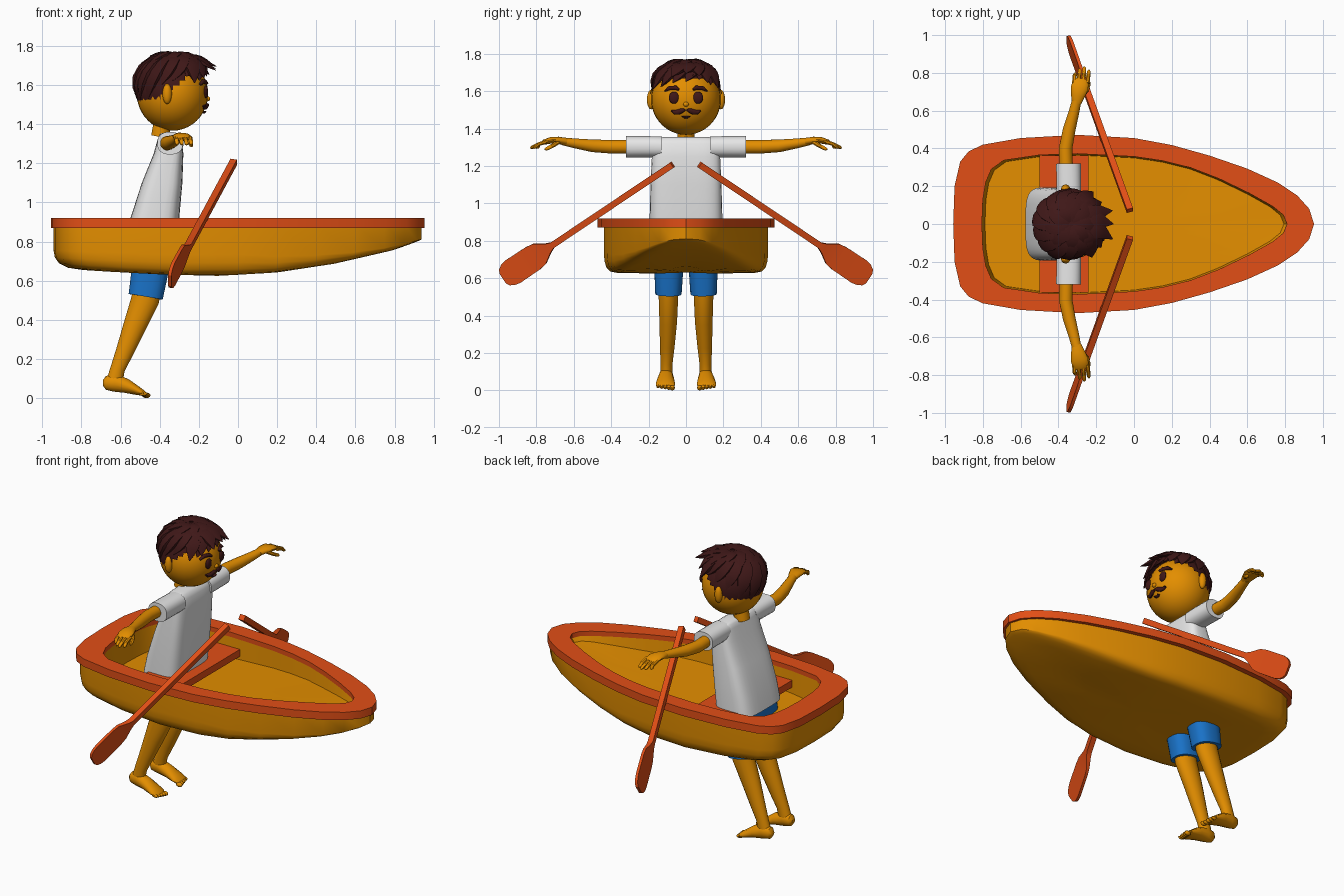
import bpy, bmesh, math, random
from mathutils import Vector

if "Cube" in bpy.data.objects:
    bpy.data.objects.remove(bpy.data.objects["Cube"])

random.seed(4)


def material(name, rgb):
    m = bpy.data.materials.new(name)
    m.diffuse_color = (*rgb, 1)
    m.use_nodes = True
    m.node_tree.nodes["Principled BSDF"].inputs["Base Color"].default_value = m.diffuse_color
    return m


ORANGE = material("golden orange", (0.77, 0.27, 0.0))
RED = material("red orange", (0.76, 0.077, 0.008))
WHITE = material("soft white", (0.80, 0.80, 0.80))
BLUE = material("blue", (0.010, 0.17, 0.58))
BROWN = material("dark brown", (0.050, 0.009, 0.009))


def finish(name, bm, mat, angle=40):
    bmesh.ops.recalc_face_normals(bm, faces=bm.faces)
    me = bpy.data.meshes.new(name)
    bm.to_mesh(me)
    bm.free()
    me.materials.append(mat)
    ob = bpy.data.objects.new(name, me)
    bpy.context.collection.objects.link(ob)
    bpy.ops.object.select_all(action='DESELECT')
    ob.select_set(True)
    bpy.context.view_layer.objects.active = ob
    bpy.ops.object.shade_smooth_by_angle(angle=math.radians(angle))
    return ob


def bridge(bm, a, b):
    n = len(a)
    for i in range(n):
        bm.faces.new((a[i], a[(i + 1) % n], b[(i + 1) % n], b[i]))


def tube(name, pts, mat, ref=(0, 1, 0), n=16, p=2, angle=40, flat=False):
    """Rings (x, y, z, radius along ref, radius across) joined along a path.
    flat=True keeps every ring horizontal."""
    bm = bmesh.new()
    c = [Vector(q[:3]) for q in pts]
    rings = []
    for i, q in enumerate(pts):
        t = c[min(i + 1, len(c) - 1)] - c[max(i - 1, 0)]
        t = Vector((0, 0, 1)) if flat else t.normalized()
        u = Vector(ref)
        u = (u - t * u.dot(t)).normalized()
        v = t.cross(u)
        ring = []
        for k in range(n):
            a = 2 * math.pi * (k + 0.5) / n
            ca, sa = math.cos(a), math.sin(a)
            ring.append(bm.verts.new(
                c[i] + u * q[3] * math.copysign(abs(ca) ** (2 / p), ca)
                + v * q[4] * math.copysign(abs(sa) ** (2 / p), sa)))
        rings.append(ring)
    for a, b in zip(rings, rings[1:]):
        bridge(bm, a, b)
    bm.faces.new(rings[0])
    bm.faces.new(rings[-1])
    return finish(name, bm, mat, angle)


def ball(name, loc, rad, mat, seg=24, keep=None):
    bm = bmesh.new()
    bmesh.ops.create_uvsphere(bm, u_segments=seg, v_segments=seg * 2 // 3, radius=1)
    for v in bm.verts:
        v.co = Vector([v.co[i] * rad[i] + loc[i] for i in range(3)])
    if keep:
        bad = [f for f in bm.faces if not keep(f.calc_center_median())]
        bmesh.ops.delete(bm, geom=bad, context='FACES')
    return finish(name, bm, mat)


def lerp(table, x):
    for (x0, y0), (x1, y1) in zip(table, table[1:]):
        if x <= x1:
            return y0 + (y1 - y0) * max(0, (x - x0) / (x1 - x0))
    return table[-1][1]


# ---- Boat: half outlines from stern to bow, mirrored in y ----
outer = [(-.957, 0), (-.95, .2), (-.92, .33), (-.875, .385), (-.8, .42), (-.6, .455), (-.3, .472),
         (0, .455), (.2, .418), (.4, .362), (.6, .293), (.76, .22), (.865, .15), (.928, .08), (.953, 0)]
inner = [(-.805, 0), (-.80, .13), (-.785, .22), (-.755, .29), (-.69, .337), (-.5, .365), (-.3, .372),
         (0, .357), (.15, .335), (.3, .298), (.45, .24), (.61, .163), (.735, .093), (.79, .048), (.81, 0)]


def loop(half):
    return half + [(x, -y) for x, y in half[-2:0:-1]]


keel = [(-.95, .665), (-.7, .648), (-.4, .632), (-.1, .625), (.2, .642), (.5, .687), (.8, .755), (.95, .805)]
floor = [(-.8, .74), (-.4, .755), (.1, .79), (.5, .82), (.8, .868)]

bm = bmesh.new()
corners = [(outer, .92), (outer, .87), (inner, .87), (inner, .92)]
rings = [[bm.verts.new((x, y, z)) for x, y in loop(h)] for h, z in corners]
for i in range(4):
    bridge(bm, rings[i], rings[(i + 1) % 4])
finish("boat_rim", bm, RED, 30)

bm = bmesh.new()
rings = []
for s, f in [(0, 1), (.35, 1), (.65, 1), (.84, 1), (.92, .975), (.97, .89), (.993, .76), (1, .6), (1, 0)]:
    ring = []
    for x, y in loop(outer):
        d = f + (1 - f) * max(0, x) * .85 if f else 0   # blunter edge toward the bow
        ring.append(bm.verts.new((x * .985 * s, y * .93 * s, .89 - (.89 - lerp(keel, x * s)) * d)))
    rings.append(ring)
for s, f in [(1, 0), (.98, 1), (.6, 1), (.3, 1), (0, 1)]:
    rings.append([bm.verts.new((x * s, y * s, .89 - (.89 - lerp(floor, x * s)) * f))
                  for x, y in loop(inner)])
for a, b in zip(rings, rings[1:]):
    bridge(bm, a, b)
bmesh.ops.remove_doubles(bm, verts=bm.verts, dist=1e-5)
finish("boat_hull", bm, ORANGE, 35)

# Bench across the boat
bm = bmesh.new()
bmesh.ops.create_cube(bm, size=1)
for v in bm.verts:
    v.co = Vector((v.co.x * .26 - .37, v.co.y * .725, v.co.z * .045 + .81))
finish("bench", bm, RED)

# ---- Shirt body, pelvis, neck and head ----
tube("shirt", [(-.443, 0, .81, .195, .132), (-.425, 0, .92, .195, .125), (-.388, 0, 1.1, .19, .104),
               (-.355, 0, 1.25, .183, .076), (-.35, 0, 1.32, .18, .062), (-.352, 0, 1.345, .165, .05),
               (-.355, 0, 1.355, .12, .035)], WHITE, n=32, p=4, flat=True)
tube("shorts_waist", [(-.445, 0, .86, .17, .11), (-.45, 0, .74, .178, .118), (-.455, 0, .68, .16, .1)],
     BLUE, n=24, p=4, flat=True)
tube("neck", [(-.40, 0, 1.335, .045, .045), (-.395, 0, 1.36, .046, .046), (-.375, 0, 1.45, .046, .046)], ORANGE)
HC, HR = Vector((-.335, 0, 1.555)), (.182, .186, .188)
ball("head", HC, HR, ORANGE, 32)


def face_x(y, z, lift=0.0):
    k = 1 - (y / HR[1]) ** 2 - ((z - HC.z) / HR[2]) ** 2
    return HC.x + HR[0] * math.sqrt(max(k, 0)) + lift


def face_stroke(name, pts, mat):
    tube(name, [(face_x(y, z, .004), y, z, r, .01) for y, z, r in pts], mat, ref=(0, 0, 1), n=10)


ball("nose", (face_x(0, 1.53), 0, 1.53), (.013, .015, .013), ORANGE, 14)
face_stroke("mouth", [(-.022, 1.467, .002), (-.01, 1.461, .006), (.01, 1.461, .006), (.022, 1.467, .002)], BROWN)

# ---- Paired parts ----
for s, side in ((1, "left"), (-1, "right")):
    # Face details and ear
    ball(side + "_eye", (face_x(.064, 1.565), s * .064, 1.565), (.012, .028, .032), BROWN, 16)
    face_stroke(side + "_eyebrow", [(s * .038, 1.608, .006), (s * .055, 1.618, .012),
                                    (s * .085, 1.618, .012), (s * .112, 1.602, .005)], BROWN)
    face_stroke(side + "_moustache", [(s * .004, 1.5, .005), (s * .02, 1.497, .013), (s * .042, 1.488, .015),
                                      (s * .06, 1.487, .012), (s * .077, 1.496, .004)], BROWN)
    ball(side + "_ear", (-.362, s * .187, 1.555), (.024, .022, .052), ORANGE, 16)

    # Sleeve, arm and hand
    tube(side + "_sleeve", [(-.345, s * .13, 1.302, .066, .056), (-.345, s * .2, 1.303, .066, .057),
                            (-.347, s * .32, 1.303, .066, .058)], WHITE, ref=(1, 0, 0), n=20, p=2.4)
    tube(side + "_arm", [(-.358, s * .28, 1.303, .036, .036), (-.362, s * .4, 1.303, .036, .037),
                         (-.343, s * .5, 1.308, .034, .034), (-.316, s * .6, 1.322, .028, .026),
                         (-.302, s * .66, 1.332, .025, .021)], ORANGE, ref=(1, 0, 0))
    tube(side + "_palm", [(-.304, s * .64, 1.33, .025, .02), (-.297, s * .68, 1.337, .038, .02),
                          (-.288, s * .72, 1.338, .047, .018), (-.282, s * .758, 1.328, .042, .014),
                          (-.28, s * .768, 1.325, .03, .008)], ORANGE, ref=(1, 0, 0))
    for i, reach in enumerate((.80, .822, .832, .815)):
        x = -.317 + i * .024
        tube(f"{side}_finger_{i + 1}", [(x, s * .745, 1.33, .012, .012), (x + .003, s * .785, 1.318, .0115, .011),
                                        (x + .006, s * (reach - .008), 1.3, .01, .009),
                                        (x + .007, s * reach, 1.295, .004, .004)], ORANGE, ref=(1, 0, 0), n=8)
    tube(side + "_thumb", [(-.275, s * .68, 1.33, .014, .013), (-.25, s * .71, 1.31, .013, .012),
                           (-.238, s * .745, 1.292, .01, .01), (-.236, s * .755, 1.288, .004, .004)],
         ORANGE, ref=(1, 0, 0), n=8)

    # Shorts leg, bare leg and foot
    tube(side + "_shorts_leg", [(-.43, s * .09, .78, .08, .1), (-.45, s * .092, .65, .078, .095),
                                (-.472, s * .094, .518, .071, .089)], BLUE, n=20, p=2.6)
    tube(side + "_leg", [(-.455, s * .092, .62, .056, .075), (-.475, s * .094, .5, .053, .073),
                         (-.527, s * .095, .37, .048, .06), (-.578, s * .1, .24, .04, .047),
                         (-.615, s * .104, .15, .033, .038), (-.63, s * .105, .09, .032, .042)], ORANGE)
    tube(side + "_foot", [(-.69, s * .105, .078, .015, .015), (-.675, s * .105, .078, .031, .036),
                          (-.63, s * .106, .078, .037, .046), (-.57, s * .108, .062, .044, .037),
                          (-.51, s * .11, .036, .052, .022), (-.482, s * .11, .025, .05, .014),
                          (-.472, s * .11, .021, .035, .008)], ORANGE)
    for i in range(5):
        ball(f"{side}_toe_{i + 1}", (-.468 - .004 * i, s * (.073 + .019 * i), .014 + .002 * i),
             (.022, .014 - .0012 * i, .014 - .001 * i), ORANGE, 10)

    # Oar: square shaft widening into a flat blade
    a, b = Vector((-.022, .072, 1.207)), Vector((-.349, .978, .6))
    prof = [(0, .024, .024), (.71, .024, .024), (.735, .04, .02), (.785, .09, .013), (.825, .1, .012),
            (.94, .102, .012), (.97, .092, .012), (.99, .072, .012), (1, .045, .012)]
    pts = []
    for t, w, h in prof:
        q = a.lerp(b, t)
        pts.append((q.x, s * q.y, q.z, w, h))
    tube(side + "_oar", pts, RED, ref=(0, s * .56, .83), n=4, angle=30)

# ---- Hair: cap plus swept tufts ----
HAIR, RR = Vector((-.332, 0, 1.575)), (.19, .19, .185)
line = [(-.40, 1.47), (-.375, 1.57), (-.30, 1.615), (-.2, 1.67)]
ball("hair_cap", HAIR, RR, BROWN, 36, keep=lambda c: c.z > lerp(line, c.x))


def tuft(name, az, start, end, width, flare, swirl):
    pts = []
    for k in range(7):
        t = k / 6
        th = math.radians(start + (end - start) * t)
        ph = math.radians(az + swirl * (1 - t))
        r = .98 + .05 * math.sin(math.pi * min(t * 1.2, 1)) + flare * t * t
        w = width * (math.sin(math.pi * (.2 + .8 * t)) + .05)
        pts.append((HAIR.x + RR[0] * r * math.sin(th) * math.cos(ph), RR[1] * r * math.sin(th) * math.sin(ph),
                    HAIR.z + RR[2] * r * math.cos(th), w, w * .38))
    d = math.radians(az + 90)
    tube(name, pts, BROWN, ref=(math.cos(d), math.sin(d), 0), n=6, angle=25)


for i in range(16):
    az = i * 22.5 - 180
    front = (1 + math.cos(math.radians(az))) / 2
    end = 114 - 50 * front + random.uniform(-5, 5)
    if 65 < abs(az) < 115:
        end -= 10
    tuft(f"hair_tuft_{i + 1}", az, 18, end, .05, .02 + .06 * front ** 4, 28)
for i in range(9):
    tuft(f"hair_crown_{i + 1}", i * 40 + 10, 4, random.uniform(38, 62), .04, random.uniform(.08, .14), 40)
# Forward fringe, sweeping away from a high centre
for i, (az, end) in enumerate([(-58, 80), (-38, 73), (-20, 66), (0, 61), (18, 64), (36, 70), (56, 78)]):
    tuft(f"hair_fringe_{i + 1}", az, 22, end, .05, .36 if abs(az) < 30 else .13, 12)
